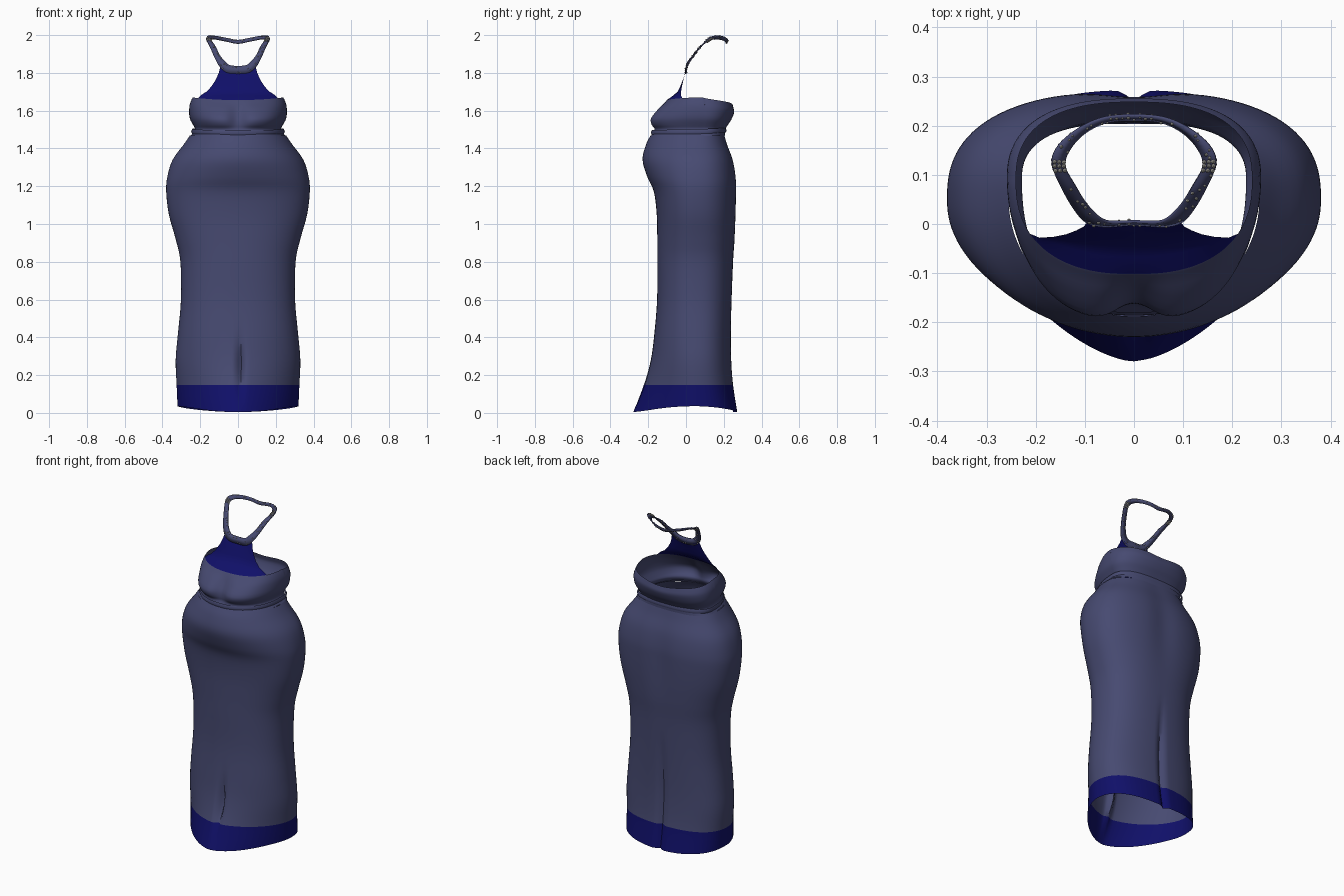
import bpy, bmesh, math, random
from mathutils import Vector

random.seed(4)
cube = bpy.data.objects.get("Cube")
if cube:
    bpy.data.objects.remove(cube)


def material(name, rgb):
    m = bpy.data.materials.new(name)
    m.use_nodes = True
    m.diffuse_color = (*rgb, 1)
    bsdf = m.node_tree.nodes["Principled BSDF"]
    bsdf.inputs["Base Color"].default_value = (*rgb, 1)
    bsdf.inputs["Roughness"].default_value = 0.7
    return m


SLATE = material("slate blue cloth", (0.062, 0.068, 0.165))
NAVY = material("navy cloth", (0.005, 0.005, 0.14))
SILVER = material("silver bead", (0.45, 0.44, 0.40))
N = 120  # columns round the body


def finish(name, bm, mats, smooth=True):
    bmesh.ops.recalc_face_normals(bm, faces=bm.faces[:])
    mesh = bpy.data.meshes.new(name)
    bm.to_mesh(mesh)
    bm.free()
    ob = bpy.data.objects.new(name, mesh)
    bpy.context.collection.objects.link(ob)
    for m in mats:
        mesh.materials.append(m)
    if smooth:
        bpy.ops.object.select_all(action="DESELECT")
        ob.select_set(True)
        bpy.context.view_layer.objects.active = ob
        bpy.ops.object.shade_smooth_by_angle(angle=math.radians(50))
    return ob


def spline(a, b, c, d, t):
    """Catmull-Rom step between b and c."""
    return [0.5 * (2 * q + (r - p) * t + (2 * p - 5 * q + 4 * r - s) * t * t
                   + (3 * q - p - 3 * r + s) * t ** 3) for p, q, r, s in zip(a, b, c, d)]


def refine(keys, steps, closed=False):
    n, out = len(keys), []
    at = (lambda i: keys[i % n]) if closed else (lambda i: keys[max(0, min(n - 1, i))])
    for i in range(n if closed else n - 1):
        out += [spline(at(i - 1), at(i), at(i + 1), at(i + 2), k / steps) for k in range(steps)]
    return out if closed else out + [list(keys[-1])]


def section(i, w, front, back, mid, n_front, n_back):
    """Point i of a rounded outline; i = 0 is the front centre."""
    a = 2 * math.pi * i / N
    s, c = math.sin(a), math.cos(a)
    n = n_front if c > 0 else n_back
    r = (abs(s) ** n + abs(c) ** n) ** (-1 / n)
    return w * s * r, mid - c * r * ((mid - front) if c > 0 else (back - mid)), c


def bell(x, width):
    return math.exp(-(x / width) ** 2)


def bridge(bm, low, high, mat=0, closed=True):
    for i in range(len(low) if closed else len(low) - 1):
        j = (i + 1) % len(low)
        bm.faces.new((low[i], low[j], high[j], high[i])).material_index = mat


# Skirt: height, half width, front y, back y, front roundness
skirt_keys = [
    (0.02, .320, -.280, .272, 1.55), (0.148, .325, -.225, .250, 1.7),
    (0.28, .330, -.188, .240, 1.9), (0.42, .318, -.168, .238, 2.1),
    (0.60, .302, -.153, .242, 2.2), (0.80, .305, -.152, .250, 2.2),
    (0.92, .330, -.152, .260, 2.2), (1.05, .366, -.155, .267, 2.2),
    (1.17, .380, -.170, .270, 2.2), (1.25, .374, -.205, .268, 2.1),
    (1.34, .346, -.230, .252, 2.0), (1.42, .288, -.212, .222, 2.0),
    (1.468, .255, -.188, .207, 2.0)]
bm = bmesh.new()
previous = None
for z, w, front, back, nf in refine(skirt_keys, 4):
    ring = []
    for i in range(N):
        x, y, c = section(i, w, front, back, 0.05, nf, 2.5)
        if c > 0:   # fold at the front hem
            y += 0.04 * bell(x - 0.012, 0.016) * bell(z - 0.25, 0.12)
        else:       # long seam fold at the back
            y -= 0.022 * bell(x, 0.018) * max(0, min(1, (0.72 - z) * 3))
            y -= 0.012 * bell(x, 0.08) * bell(z - 1.2, 0.25)
        lift = max(0, 1 - z / 0.14)
        dz = lift * (0.018 * (1 - c * c) - 0.018 * c * c)
        ring.append(bm.verts.new((x, y, z + dz)))
    if previous:
        bridge(bm, previous, ring, 1 if z < 0.15 else 0)
    previous = ring
finish("skirt", bm, [SLATE, NAVY])

# Bodice: height, half width, front y, back y, bust cleft depth
bodice_keys = [
    (1.466, .252, -.186, .205, 0), (1.500, .228, -.172, .208, .010),
    (1.525, .238, -.192, .222, .030), (1.560, .256, -.196, .240, .040),
    (1.610, .258, -.155, .255, .025), (1.640, .250, -.122, .252, .008),
    (1.660, .240, -.102, .248, 0)]
bm = bmesh.new()
previous = None
for z, w, front, back, cleft in refine(bodice_keys, 3):
    ring = []
    top = max(0, (z - 1.53) / 0.13)
    for i in range(N):
        x, y, c = section(i, w, front, back, 0.09, 2.4, 2.5)
        if c > 0:
            y += cleft * bell(x, 0.05) + 0.5 * cleft * bell(abs(x) - 0.25, 0.06)
            dz = top * (0.012 * (x / 0.225) ** 2 - 0.004)
        else:
            dz = top * (0.008 + 0.028 * c - 0.012 * bell(x, 0.1))
        ring.append(bm.verts.new((x, y, z + dz)))
    if previous:
        bridge(bm, previous, ring)
    previous = ring

# Yoke rising from the front rim to the collar:
# half width, centre z, side z, centre y, side y
yoke_rows = [(.192, 1.680, 1.685, -.068, -.028), (.163, 1.702, 1.703, -.043, -.026),
             (.138, 1.730, 1.732, -.030, -.021), (.117, 1.760, 1.765, -.018, -.013),
             (.102, 1.785, 1.800, -.008, -.005), (.094, 1.802, 1.832, .000, .005)]
span = [previous[i % N] for i in range(-N // 2, N // 2)]
span = [v for v in span if v.co.y < -0.012]
reach = max(v.co.x for v in span)
row = span
for w, zc, zs, yc, ys in yoke_rows:
    new = []
    for v in span:
        u = v.co.x / reach
        new.append(bm.verts.new((w * u, yc + (ys - yc) * u * u, zc + (zs - zc) * u * u)))
    bridge(bm, row, new, 1, closed=False)
    row = new
finish("bodice", bm, [SLATE, NAVY])

# Thin folded band under the bust
bm = bmesh.new()
previous = None
for z, grow in ((1.472, .004), (1.484, .008), (1.497, .002)):
    ring = []
    for i in range(N):
        x, y, c = section(i, 0.24 + grow, -.178 - grow, .207 + grow, 0.09, 2.3, 2.5)
        ring.append(bm.verts.new((x, y, z + 0.012 * (1 - c) / 2)))
    if previous:
        bridge(bm, previous, ring)
    previous = ring
finish("waist_band", bm, [SLATE])

# Halter collar: outer edge and inner edge of the left half, front to back
collar_half = [
    (0, .000, 1.795, 0, .005, 1.837), (.060, -.004, 1.802, .045, .004, 1.841),
    (.097, .005, 1.833, .068, .011, 1.860), (.121, .030, 1.875, .095, .038, 1.892),
    (.145, .070, 1.930, .118, .075, 1.938), (.167, .120, 1.982, .140, .120, 1.970),
    (.153, .160, 1.996, .130, .153, 1.980), (.110, .195, 1.993, .100, .186, 1.975),
    (.060, .216, 1.984, .055, .208, 1.965), (0, .221, 1.974, 0, .213, 1.955)]
mirrored = [(-a, b, c, -d, e, f) for a, b, c, d, e, f in collar_half[-2:0:-1]]
loop = refine(collar_half + mirrored, 5, closed=True)
bm = bmesh.new()
outer = [bm.verts.new(p[:3]) for p in loop]
inner = [bm.verts.new(p[3:]) for p in loop]
bridge(bm, outer, inner)
collar = finish("halter_collar", bm, [SLATE])
solid = collar.modifiers.new("thickness", "SOLIDIFY")
solid.thickness = 0.006
solid.offset = 0

# Beads scattered along the collar, with a larger cluster on each side
bm = bmesh.new()


def bead(index, across, size):
    p, q = loop[index % len(loop)], loop[(index + 1) % len(loop)]
    a, b = Vector(p[:3]), Vector(p[3:])
    normal = (Vector(q[:3]) - a).cross(b - a).normalized()
    for side in (-1, 1):
        made = bmesh.ops.create_icosphere(bm, subdivisions=1, radius=size)
        bmesh.ops.translate(bm, verts=made["verts"],
                            vec=a.lerp(b, across) + normal * side * 0.004)


for k in range(len(loop)):
    if random.random() < 0.6:
        bead(k, random.uniform(0.1, 0.9), random.uniform(0.0025, 0.004))
for centre in (25, len(loop) - 25):
    for step in (-1, 0, 1):
        for across in (0.15, 0.5, 0.85):
            bead(centre + step, across, 0.005)
finish("collar_beads", bm, [SILVER], smooth=False)
